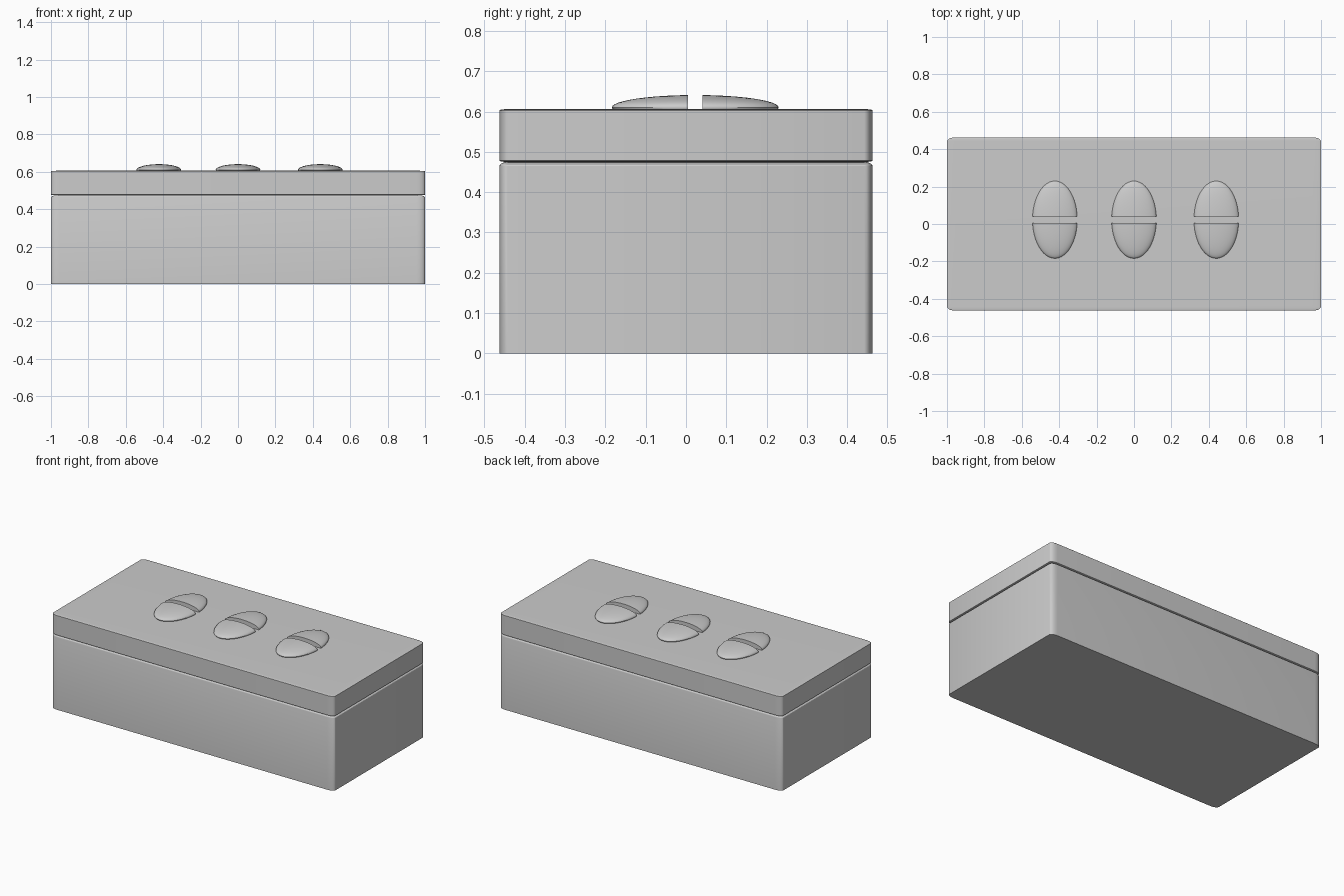
import bpy, bmesh
from mathutils import Matrix, Vector

if "Cube" in bpy.data.objects:
    bpy.data.objects.remove(bpy.data.objects["Cube"])


def finish(name, bm):
    bmesh.ops.recalc_face_normals(bm, faces=bm.faces[:])
    me = bpy.data.meshes.new(name)
    bm.to_mesh(me)
    bm.free()
    ob = bpy.data.objects.new(name, me)
    bpy.context.collection.objects.link(ob)
    bpy.ops.object.select_all(action='DESELECT')
    ob.select_set(True)
    bpy.context.view_layer.objects.active = ob
    bpy.ops.object.shade_smooth_by_angle()
    return ob


def block(name, z0, z1, sharp_base):
    # bevelled cube, then stretched so the rounding follows each axis
    bm = bmesh.new()
    bmesh.ops.create_cube(bm, size=2)
    edges = [e for e in bm.edges
             if not (sharp_base and all(v.co.z < 0 for v in e.verts))]
    bmesh.ops.bevel(bm, geom=edges, offset=0.045, offset_type='OFFSET',
                    segments=5, profile=0.5, affect='EDGES')
    bmesh.ops.scale(bm, vec=(1, 0.463, (z1 - z0) / 2), verts=bm.verts[:])
    bmesh.ops.translate(bm, vec=(0, 0, (z0 + z1) / 2), verts=bm.verts[:])
    return finish(name, bm)


def half_bean(name, x, side):
    # half of a flattened ellipsoid, cut flat at the centre slot
    bm = bmesh.new()
    bmesh.ops.create_uvsphere(bm, u_segments=48, v_segments=24, radius=1)
    bmesh.ops.transform(bm, verts=bm.verts[:],
                        matrix=Matrix.Translation((x, 0.023, 0.61)) @
                        Matrix.Diagonal((0.12, 0.207, 0.031, 1)))
    cuts = [(Vector((x, 0.023 + side * 0.018, 0)), Vector((0, side, 0))),
            (Vector((x, 0, 0.602)), Vector((0, 0, 1)))]
    for co, no in cuts:
        res = bmesh.ops.bisect_plane(
            bm, geom=bm.verts[:] + bm.edges[:] + bm.faces[:],
            plane_co=co, plane_no=no, clear_inner=True)
        rim = [e for e in res['geom_cut'] if isinstance(e, bmesh.types.BMEdge)]
        bmesh.ops.holes_fill(bm, edges=rim)
    return finish(name, bm)


# box body and lid
block("box_body", 0.0, 0.475, True)
block("box_lid", 0.475, 0.606, False)

# three split beans on the lid
for i, x in enumerate((-0.423, 0.0, 0.44)):
    half_bean(f"bean_front_half_{i + 1}", x, -1)
    half_bean(f"bean_back_half_{i + 1}", x, 1)
